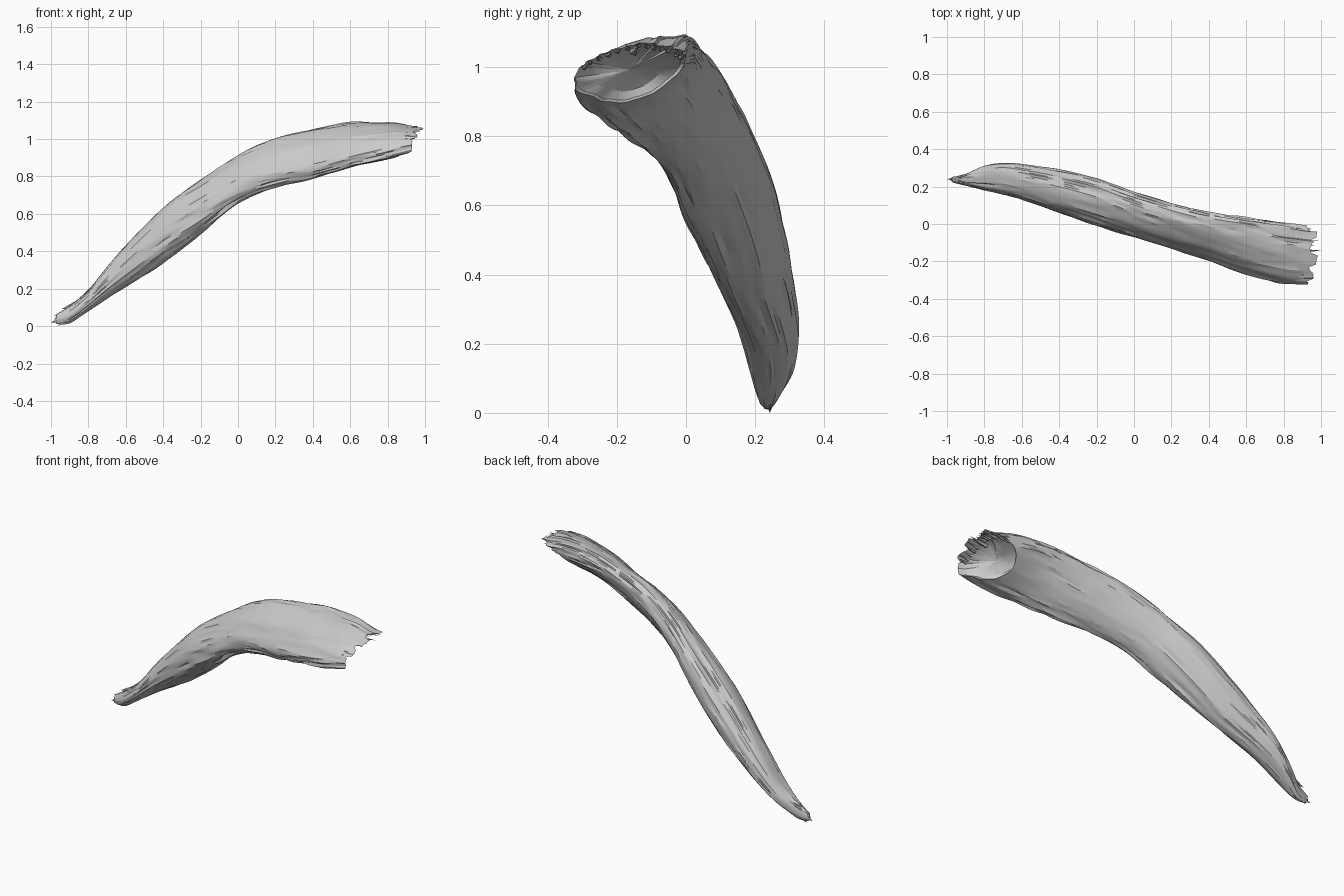
import bpy, bmesh, math, random
from mathutils import Vector, noise

if "Cube" in bpy.data.objects:
    bpy.data.objects.remove(bpy.data.objects["Cube"])

random.seed(4)

# Sections along the limb: x, y min, y max, z min, z max, skew
SECTIONS = [Vector(s) for s in (
    (-.97, .222, .252, .012, .060, 0),
    (-.90, .205, .268, .015, .108, 0),
    (-.80, .180, .312, .080, .195, 0),
    (-.70, .157, .328, .147, .318, 0),
    (-.60, .130, .320, .210, .430, 0),
    (-.40, .060, .290, .335, .632, 0),
    (-.20, -.010, .245, .495, .780, .20),
    (.00, -.070, .172, .655, .910, .40),
    (.20, -.130, .112, .740, 1.005, .60),
    (.40, -.195, .065, .790, 1.052, .72),
    (.60, -.268, .035, .850, 1.088, .74),
    (.80, -.320, .008, .890, 1.090, .60),
    (.93, -.325, -.015, .920, 1.068, .45))]
LAST = len(SECTIONS) - 1
SIDES, STEPS = 60, 6
ANGLES = [math.tau * k / SIDES for k in range(SIDES)]


def section(u):
    """Catmull-Rom blend of the sections at position u (0 to LAST)."""
    i = min(int(u), LAST - 1)
    f = u - i
    p0, p1, p2, p3 = (SECTIONS[min(max(i + k, 0), LAST)] for k in (-1, 0, 1, 2))
    return .5 * (2 * p1 + (p2 - p0) * f + (2 * p0 - 5 * p1 + 4 * p2 - p3) * f * f
                 + (3 * p1 - p0 - 3 * p2 + p3) * f ** 3)


def bark_point(u, t):
    """Skewed ellipse point with lengthwise ridges and grooves."""
    x, y0, y1, z0, z1, skew = section(u)
    c, s = math.cos(t), math.sin(t)
    ridge = noise.noise(Vector((c * 3, s * 3, x * 1.8)))
    groove = abs(noise.noise(Vector((c * 4.5, s * 4.5, x * 2 + 7))))
    fine = noise.noise(Vector((c * 9, s * 9, x * 6 + 3)))
    rough = .06 + .05 * max(0, u - 9) / 3 * max(0, math.sin(t + .6))
    r = 1.0 + .06 * ridge + rough * fine - .22 * max(0, .14 - groove)
    return Vector((x, (y0 + y1) / 2 + (y1 - y0) / 2 * c * r,
                   (z0 + z1) / 2 + (z1 - z0) / 2 * math.sin(t + skew) * r))


def bridge(bm, a, b):
    for k in range(SIDES):
        j = (k + 1) % SIDES
        bm.faces.new((a[k], a[j], b[j], b[k]))


def finish(bm, name, angle):
    bmesh.ops.recalc_face_normals(bm, faces=bm.faces)
    mesh = bpy.data.meshes.new(name)
    bm.to_mesh(mesh)
    bm.free()
    ob = bpy.data.objects.new(name, mesh)
    bpy.context.collection.objects.link(ob)
    bpy.ops.object.select_all(action='DESELECT')
    ob.select_set(True)
    bpy.context.view_layer.objects.active = ob
    bpy.ops.object.shade_smooth_by_angle(angle=math.radians(angle))


# Limb: lofted rings, the lower rear side of the broken end cut back
rings = []
for n in range(LAST * STEPS + 1):
    u = n / STEPS
    w = max(0, (u - 8) / 4)
    rings.append([bark_point(u - w * 1.25 * max(0, math.cos(t + 1.2)), t) for t in ANGLES])
rim = [p.copy() for p in rings[-1]]

# Ragged upper rim
for k, t in enumerate(ANGLES):
    high = max(0, math.sin(t + .35))
    rings[-1][k].x += .035 * high + random.uniform(-.03, .025) * min(1, high * 3)

bm = bmesh.new()
loops = [[bm.verts.new(p) for p in ring] for ring in rings]
for a, b in zip(loops, loops[1:]):
    bridge(bm, a, b)
start = bm.verts.new((-.985, .238, .025))
for k in range(SIDES):
    bm.faces.new((start, loops[0][(k + 1) % SIDES], loops[0][k]))

# Dish inside the broken end
centre = sum(rim, Vector()) / SIDES
previous = loops[-1]
for scale, depth in ((.92, .03), (.65, .06), (.3, .075)):
    loop = [bm.verts.new(centre.lerp(p, scale) - Vector((depth, 0, 0))) for p in rim]
    bridge(bm, previous, loop)
    previous = loop
pit = bm.verts.new(centre - Vector((.08, 0, 0)))
for k in range(SIDES):
    bm.faces.new((pit, previous[k], previous[(k + 1) % SIDES]))
finish(bm, "limb", 24)


def splinter(bm, base, tip, radius):
    ring = [bm.verts.new(base + Vector((0, math.cos(a), math.sin(a))) * radius)
            for a in (math.tau * i / 5 for i in range(5))]
    end = bm.verts.new(tip)
    for i in range(5):
        bm.faces.new((ring[i], ring[(i + 1) % 5], end))
    bm.faces.new(ring[::-1])


# Splinters around the upper rim of the broken end
bm = bmesh.new()
for k, t in enumerate(ANGLES):
    high = math.sin(t + .35)
    if high > .1 and k % 2:
        p = centre.lerp(rim[k], .91)
        base = Vector((p.x - .03, p.y, p.z))
        tip = Vector((min(p.x + .02 + random.uniform(.01, .05) * high, .99),
                      p.y + random.uniform(-.012, .012), p.z + .004))
        splinter(bm, base, tip, .009)
splinter(bm, Vector((.88, -.15, 1.045)), Vector((1, -.14, 1.055)), .014)
finish(bm, "broken_end_splinters", 20)

# Splinters at the thin lower end
bm = bmesh.new()
for base, tip, r in (((-.86, .235, .100), (-.985, .24, .055), .032),
                     ((-.90, .235, .05), (-1, .24, .02), .028),
                     ((-.88, .245, .06), (-.965, .242, 0), .025),
                     ((-.83, .245, .13), (-.945, .25, .09), .028)):
    splinter(bm, Vector(base), Vector(tip), r)
finish(bm, "tip_splinters", 30)
